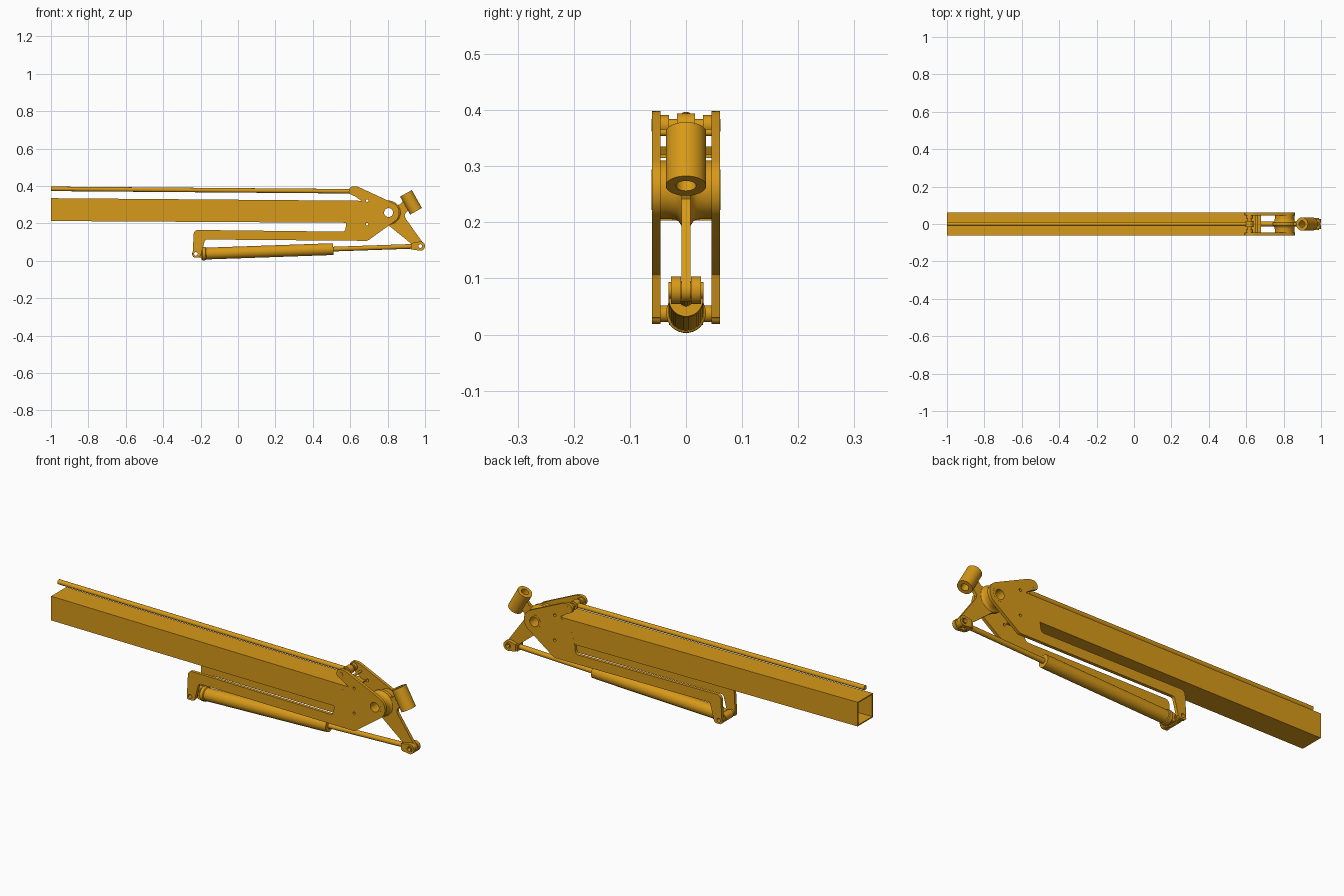
import bpy, bmesh
from math import sin, cos, pi, radians
from mathutils import Vector

if "Cube" in bpy.data.objects:
    bpy.data.objects.remove(bpy.data.objects["Cube"])

mat = bpy.data.materials.new("ochre_paint")
mat.diffuse_color = (0.68, 0.32, 0.01, 1)
mat.use_nodes = True
mat.node_tree.nodes["Principled BSDF"].inputs["Base Color"].default_value = mat.diffuse_color


def finish(name, mesh):
    mesh.materials.clear()
    mesh.materials.append(mat)
    ob = bpy.data.objects.new(name, mesh)
    bpy.context.collection.objects.link(ob)
    return ob


def arc(cx, cz, r, a0, a1, n=14):
    return [(cx + r * cos(radians(a0 + (a1 - a0) * i / n)),
             cz + r * sin(radians(a0 + (a1 - a0) * i / n))) for i in range(n + 1)]


def circle(cx, cz, r, n=32):
    return arc(cx, cz, r, 0, 360, n)[:-1]


def plate(name, loops, y, half):
    """Flat xz outline (first loop) with holes (other loops), centred on y."""
    cu = bpy.data.curves.new(name, 'CURVE')
    cu.dimensions = '2D'
    cu.fill_mode = 'BOTH'
    cu.extrude = half
    for pts in loops:
        s = cu.splines.new('POLY')
        s.points.add(len(pts) - 1)
        for p, (x, z) in zip(s.points, pts):
            p.co = (x, z, 0, 1)
        s.use_cyclic_u = True
    tmp = bpy.data.objects.new(name + "_outline", cu)
    bpy.context.collection.objects.link(tmp)
    bpy.context.view_layer.update()
    dg = bpy.context.evaluated_depsgraph_get()
    me = bpy.data.meshes.new_from_object(tmp.evaluated_get(dg))
    bpy.data.objects.remove(tmp)
    for v in me.vertices:
        x, z, d = v.co
        v.co = (x, y - d, z)
    bm = bmesh.new()
    bm.from_mesh(me)
    bmesh.ops.remove_doubles(bm, verts=bm.verts, dist=1e-5)
    bmesh.ops.recalc_face_normals(bm, faces=bm.faces)
    bm.to_mesh(me)
    bm.free()
    return finish(name, me)


def lathe(name, p0, p1, prof, seg=32):
    """Spin a closed (distance, radius) loop about the axis p0 -> p1."""
    p0, p1 = Vector(p0), Vector(p1)
    q = (p1 - p0).to_track_quat('Z', 'Y')
    bm = bmesh.new()
    rings = [[bm.verts.new(p0 + q @ Vector((r * cos(2 * pi * i / seg), r * sin(2 * pi * i / seg), t)))
              for i in range(seg)] for t, r in prof]
    for k, a in enumerate(rings):
        b = rings[(k + 1) % len(rings)]
        if prof[k][1] == 0 and prof[(k + 1) % len(rings)][1] == 0:
            continue
        for i in range(seg):
            j = (i + 1) % seg
            bm.faces.new((a[i], a[j], b[j], b[i]))
    bmesh.ops.remove_doubles(bm, verts=bm.verts, dist=1e-5)
    bmesh.ops.recalc_face_normals(bm, faces=bm.faces)
    me = bpy.data.meshes.new(name)
    bm.to_mesh(me)
    bm.free()
    return finish(name, me)


def tube(name, p0, p1, r, hole=0.0, seg=32):
    L = (Vector(p1) - Vector(p0)).length
    return lathe(name, p0, p1, [(0, hole), (0, r), (L, r), (L, hole)], seg)


def cross_tube(name, x, z, half, r, hole=0.0):
    return tube(name, (x, -half, z), (x, half, z), r, hole)


# Hollow box beam, sloping slightly down to the right
bm = bmesh.new()
rings = []
for x, zb, zt in ((-1, 0.213, 0.335), (0.68, 0.203, 0.321)):
    for w in (0, 0.006):
        h = 0.0605 - w
        rings.append([bm.verts.new((x, y, z)) for y, z in
                      ((-h, zb + w), (h, zb + w), (h, zt - w), (-h, zt - w))])
for a, b in ((0, 1), (0, 2), (1, 3), (2, 3)):
    for i in range(4):
        j = (i + 1) % 4
        bm.faces.new((rings[a][i], rings[a][j], rings[b][j], rings[b][i]))
bmesh.ops.recalc_face_normals(bm, faces=bm.faces)
me = bpy.data.meshes.new("box_beam")
bm.to_mesh(me)
bm.free()
finish("box_beam", me)

# Side plates: head, nose, long under-arm and drop bracket in one outline
HUB = (0.805, 0.258)
PIN = (0.617, 0.373)
BASE = Vector((-0.225, 0, 0.037))
TIP = Vector((0.975, 0, 0.079))
outline = (arc(*PIN, 0.025, 215, 90, 8) + [(0.64, 0.396), (0.655, 0.39)]
           + arc(*HUB, 0.057, 63, -50, 16) + [(0.70, 0.112), (0.69, 0.107), (-0.16, 0.114)]
           + arc(-0.165, 0.099, 0.015, 90, 175, 5) + [(-0.198, 0.03)]
           + arc(-0.212, 0.032, 0.013, -10, -90, 4) + [(-0.232, 0.019)]
           + arc(-0.232, 0.03, 0.011, 270, 180, 4)
           + arc(-0.215, 0.143, 0.022, 180, 90, 6)
           + arc(0.557, 0.174, 0.018, -90, -5, 6)
           + [(0.579, 0.203), (0.60, 0.28), (0.66, 0.321), (0.625, 0.345)])
holes = [circle(*HUB, 0.024), circle(0.69, 0.322, 0.007, 16),
         circle(0.69, 0.196, 0.007, 16), circle(BASE.x, BASE.z, 0.010, 20)]
for side, y in (("front", -0.053), ("back", 0.053)):
    plate("side_plate_" + side, [outline] + holes, y, 0.0078)

# Upper tie rod with its eye, pin and spacer
tube("tie_rod", (-1, 0, 0.385), (0.60, 0, 0.372), 0.012, 0, 20)
cross_tube("tie_rod_eye", *PIN, 0.016, 0.021, 0.010)
cross_tube("tie_rod_pin", *PIN, 0.0615, 0.011)
for s in (-1, 1):
    tube("tie_rod_bushing", (PIN[0], s * 0.03, PIN[1]), (PIN[0], s * 0.046, PIN[1]), 0.018, 0.011)
cross_tube("head_spacer", 0.655, 0.36, 0.046, 0.006)

# Pivot hub with concave flare towards the central lever
lathe("pivot_hub", (HUB[0], -0.0615, HUB[1]), (HUB[0], 0.0615, HUB[1]),
      [(0, 0.024), (0, 0.036), (0.016, 0.036), (0.016, 0.052), (0.030, 0.052), (0.042, 0.053),
       (0.048, 0.056), (0.0535, 0.064), (0.0695, 0.064), (0.075, 0.056), (0.081, 0.053),
       (0.093, 0.052), (0.107, 0.052), (0.107, 0.036), (0.123, 0.036), (0.123, 0.024)], 48)

# Crank lever from hub to cylinder eye, with a neck to the socket
lever = ([(0.765, 0.222), (0.79, 0.202), (0.958, 0.066)] + arc(TIP.x, TIP.z, 0.021, 220, 395, 12)
         + [(0.895, 0.228), (0.891, 0.242), (0.897, 0.256), (0.916, 0.274), (0.887, 0.326),
            (0.868, 0.303), (0.85, 0.298), (0.82, 0.308), (0.78, 0.305), (0.76, 0.28)])
plate("crank_lever", [lever, circle(*HUB, 0.024), circle(TIP.x, TIP.z, 0.010, 20)], 0, 0.008)
tube("end_socket", (0.898, 0, 0.361), (0.952, 0, 0.265), 0.036, 0.018, 40)

# Hydraulic cylinder along the line between its two pins
axis = (TIP - BASE).normalized()


def along(d):
    return BASE + axis * d


lathe("cylinder_body", along(0), TIP,
      [(0.03, 0), (0.03, 0.030), (0.035, 0.0355), (0.052, 0.0355), (0.055, 0.0315),
       (0.70, 0.0315), (0.735, 0.0305), (0.735, 0)], 40)
tube("piston_rod", along(0.72), along(1.16), 0.0125, 0, 24)
cross_tube("base_eye", BASE.x, BASE.z, 0.030, 0.020, 0.010)
cross_tube("base_pin_sleeve", BASE.x, BASE.z, 0.047, 0.015, 0.010)
plate("base_neck", [[(-0.213, 0.020), (-0.19, 0.014), (-0.19, 0.062), (-0.213, 0.054)]], 0, 0.026)

# Clevis at the rod end
cheek = [(0.933, 0.06), (0.962, 0.056)] + arc(TIP.x, TIP.z, 0.025, -110, 110, 16) + [(0.933, 0.096)]
for side, y in (("front", -0.018), ("back", 0.018)):
    plate("clevis_cheek_" + side, [cheek, circle(TIP.x, TIP.z, 0.010, 20)], y, 0.009)
plate("clevis_bridge", [[(0.924, 0.062), (0.945, 0.060), (0.945, 0.095), (0.924, 0.093)]], 0, 0.022)
cross_tube("clevis_pin_sleeve", TIP.x, TIP.z, 0.031, 0.015, 0.010)

# Smooth round surfaces, keep edges sharp
for ob in bpy.context.collection.objects:
    ob.select_set(True)
    bpy.context.view_layer.objects.active = ob
bpy.ops.object.shade_smooth_by_angle(angle=radians(32))
